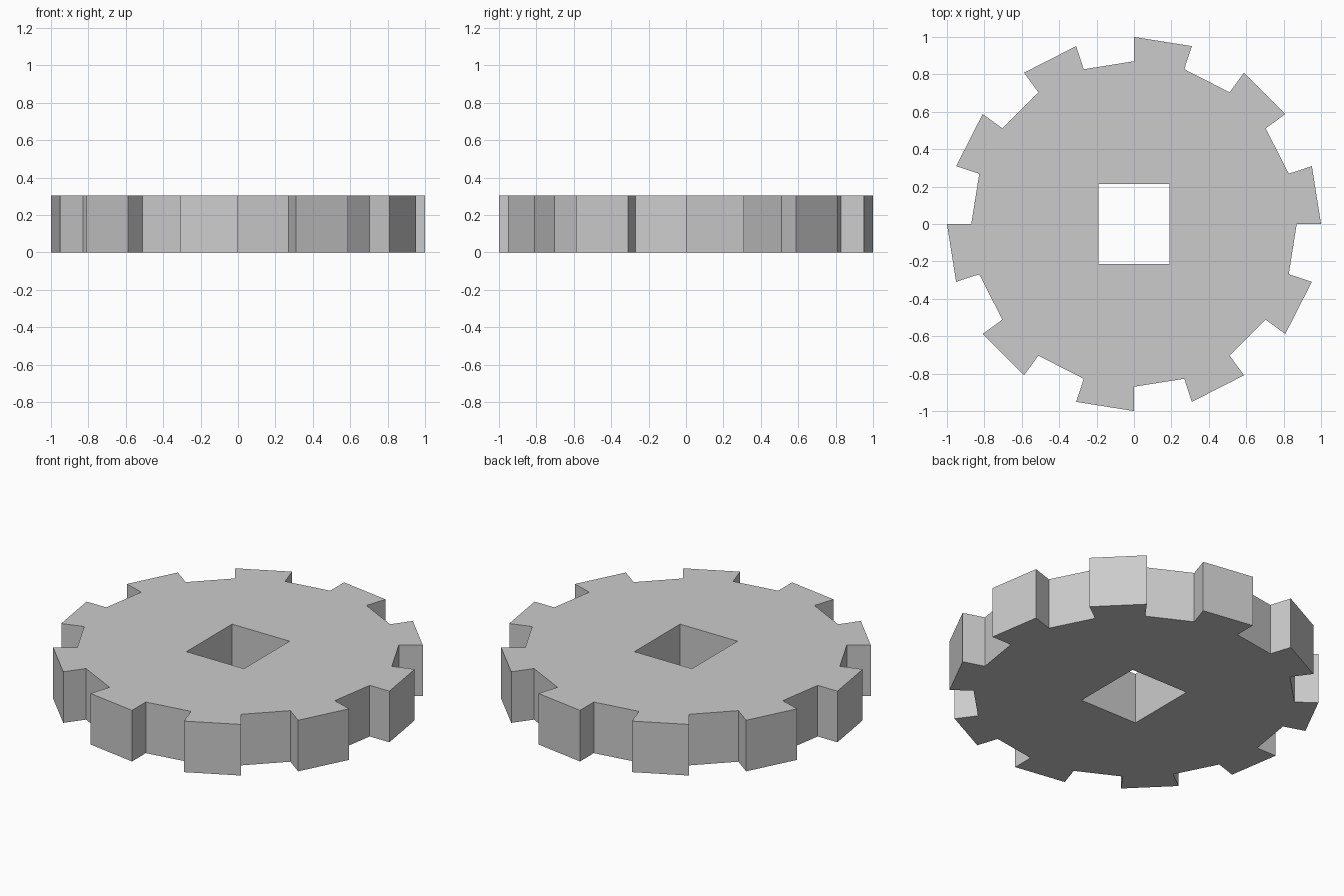
import bpy, bmesh
from math import cos, sin, radians

if "Cube" in bpy.data.objects:
    bpy.data.objects.remove(bpy.data.objects["Cube"])

TEETH = 10
R_TIP, R_ROOT = 1.0, 0.87
HEIGHT = 0.305
HOLE_X, HOLE_Y = 0.19, 0.215


def polar(r, deg):
    return (r * cos(radians(deg)), r * sin(radians(deg)))


def add_loop(bm, points):
    verts = [bm.verts.new((x, y, 0)) for x, y in points]
    return [bm.edges.new((v, verts[(i + 1) % len(verts)])) for i, v in enumerate(verts)]


# Toothed outline: each tooth and each gap spans half a pitch
pitch = 360 / TEETH
outline = []
for i in range(TEETH):
    a, b = i * pitch, (i + 0.5) * pitch
    outline += [polar(R_ROOT, a), polar(R_TIP, a), polar(R_TIP, b), polar(R_ROOT, b)]

# Rectangular shaft hole
hole = [(-HOLE_X, -HOLE_Y), (HOLE_X, -HOLE_Y), (HOLE_X, HOLE_Y), (-HOLE_X, HOLE_Y)]

# Fill the profile around the hole and extrude to full thickness
bm = bmesh.new()
edges = add_loop(bm, outline) + add_loop(bm, hole)
bmesh.ops.triangle_fill(bm, edges=edges, use_beauty=True, normal=(0, 0, 1))
ext = bmesh.ops.extrude_face_region(bm, geom=bm.faces[:], use_keep_orig=True)
top = [g for g in ext["geom"] if isinstance(g, bmesh.types.BMVert)]
bmesh.ops.translate(bm, verts=top, vec=(0, 0, HEIGHT))
bmesh.ops.recalc_face_normals(bm, faces=bm.faces[:])

mesh = bpy.data.meshes.new("gear_wheel")
bm.to_mesh(mesh)
bm.free()
gear = bpy.data.objects.new("gear_wheel", mesh)
bpy.context.collection.objects.link(gear)
